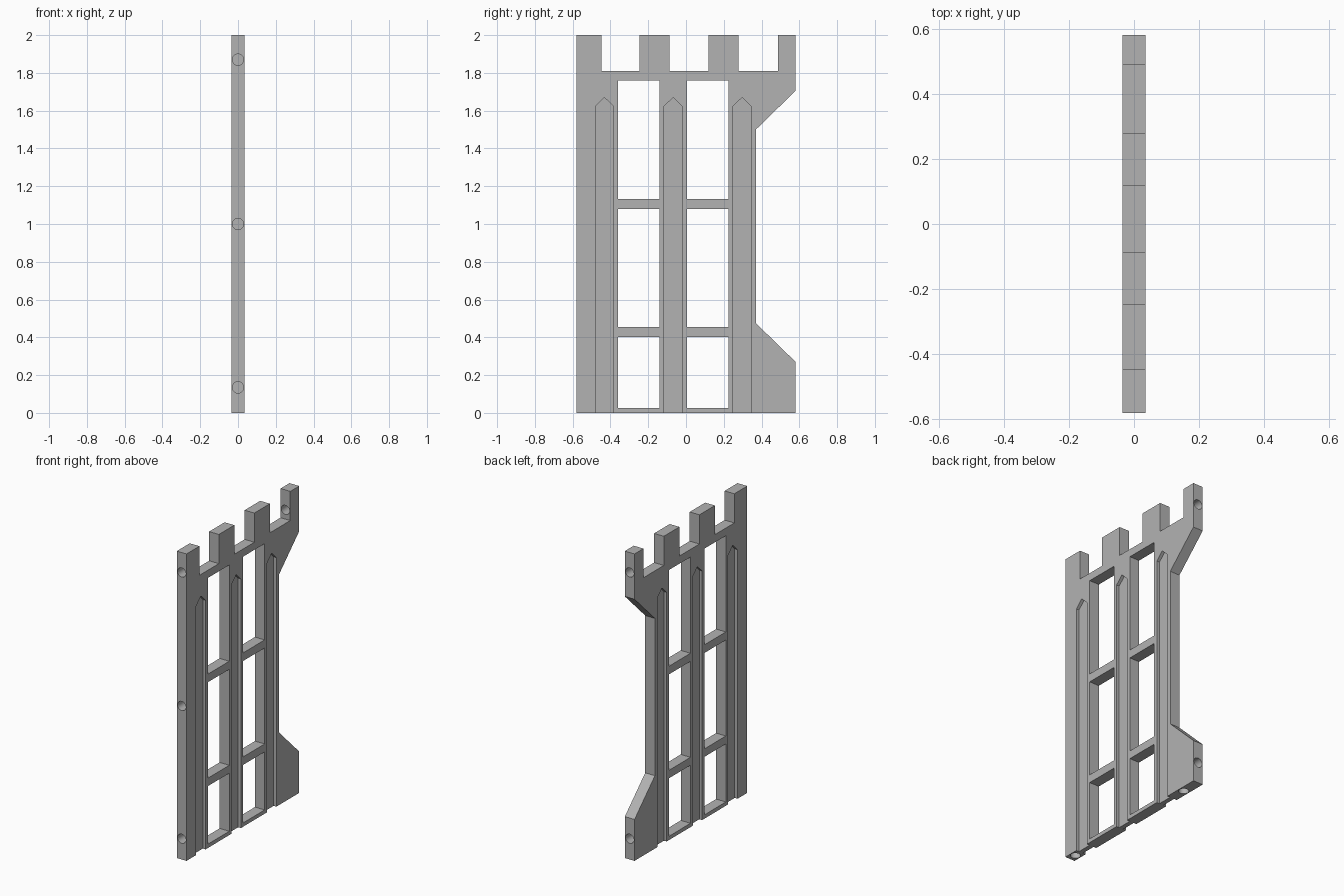
import bpy, bmesh
from mathutils import Matrix, Vector

cube = bpy.data.objects.get("Cube")
if cube:
    bpy.data.objects.remove(cube, do_unlink=True)

HALF = 0.035      # half thickness of the panel
END = 0.58        # half length of the panel
GROOVE = 0.02     # depth of the pointed grooves

grey = bpy.data.materials.new("stone grey")
grey.use_nodes = True
grey.diffuse_color = (0.45, 0.45, 0.45, 1)
grey.node_tree.nodes["Principled BSDF"].inputs["Base Color"].default_value = (0.45, 0.45, 0.45, 1)


def make_object(name, bm):
    bmesh.ops.recalc_face_normals(bm, faces=bm.faces)
    mesh = bpy.data.meshes.new(name)
    bm.to_mesh(mesh)
    bm.free()
    mesh.materials.append(grey)
    obj = bpy.data.objects.new(name, mesh)
    bpy.context.collection.objects.link(obj)
    return obj


def add_slab(bm, profile, x0, x1):
    """Extrude a (y, z) profile from x0 to x1."""
    face = bm.faces.new([bm.verts.new((x0, y, z)) for y, z in profile])
    new = bmesh.ops.extrude_face_region(bm, geom=[face])["geom"]
    moved = [v for v in new if isinstance(v, bmesh.types.BMVert)]
    bmesh.ops.translate(bm, verts=moved, vec=(x1 - x0, 0, 0))


def add_peg(bm, mouth, inward, depth=0.095, radius=0.03):
    """Round hole cutter entering at mouth, starting just outside it."""
    d = Vector(inward)
    lead = 0.02
    centre = Vector(mouth) + d * (depth - lead) / 2
    turn = d.to_track_quat('Z', 'Y').to_matrix().to_4x4()
    bmesh.ops.create_cone(bm, cap_ends=True, segments=32, radius1=radius, radius2=radius,
                          depth=depth + lead, matrix=Matrix.Translation(centre) @ turn)


def cut(target, name, bm):
    cutter = make_object(name, bm)
    cutter.hide_render = True
    mod = target.modifiers.new(name, 'BOOLEAN')
    mod.operation = 'DIFFERENCE'
    mod.solver = 'EXACT'
    mod.object = cutter
    bpy.context.view_layer.objects.active = target
    bpy.ops.object.modifier_apply(modifier=mod.name)
    bpy.data.objects.remove(cutter, do_unlink=True)


# Wall outline: plain front edge, battlements on top, recessed back edge
outline = [(-END, 0), (-END, 2)]
for start, stop in [(-0.447, -0.247), (-0.088, 0.118), (0.278, 0.488)]:
    outline += [(start, 2), (start, 1.81), (stop, 1.81), (stop, 2)]
outline += [(END, 2), (END, 1.705), (0.37, 1.5), (0.37, 0.475), (END, 0.27), (END, 0)]
bm = bmesh.new()
add_slab(bm, outline, -HALF, HALF)
wall = make_object("battlement_wall_panel", bm)

# Two columns of three window openings
bm = bmesh.new()
for y0, y1 in [(-0.36, -0.14), (0.004, 0.224)]:
    for z0, z1 in [(0.025, 0.403), (0.455, 1.08), (1.133, 1.76)]:
        add_slab(bm, [(y0, z0), (y1, z0), (y1, z1), (y0, z1)], -0.1, 0.1)
cut(wall, "window_cutter", bm)

# Pointed grooves on both faces, open at the bottom
bm = bmesh.new()
for y in (-0.432, -0.068, 0.297):
    w = 0.048
    profile = [(y - w, -0.1), (y + w, -0.1), (y + w, 1.623), (y, 1.67), (y - w, 1.623)]
    for side in (-1, 1):
        add_slab(bm, profile, side * (HALF - GROOVE), side * 0.1)
cut(wall, "groove_cutter", bm)

# Round connector holes in both ends and the base
bm = bmesh.new()
for z in (0.135, 1.0, 1.87):
    add_peg(bm, (0, -END, z), (0, 1, 0))
for z in (0.135, 1.87):
    add_peg(bm, (0, END, z), (0, -1, 0))
for y in (-0.53, 0.45):
    add_peg(bm, (0, y, 0), (0, 0, 1), depth=0.09)
cut(wall, "connector_hole_cutter", bm)

# Smooth hole walls, crisp edges elsewhere
bpy.ops.object.select_all(action='DESELECT')
wall.select_set(True)
bpy.context.view_layer.objects.active = wall
bpy.ops.object.shade_smooth_by_angle(angle=0.5)
